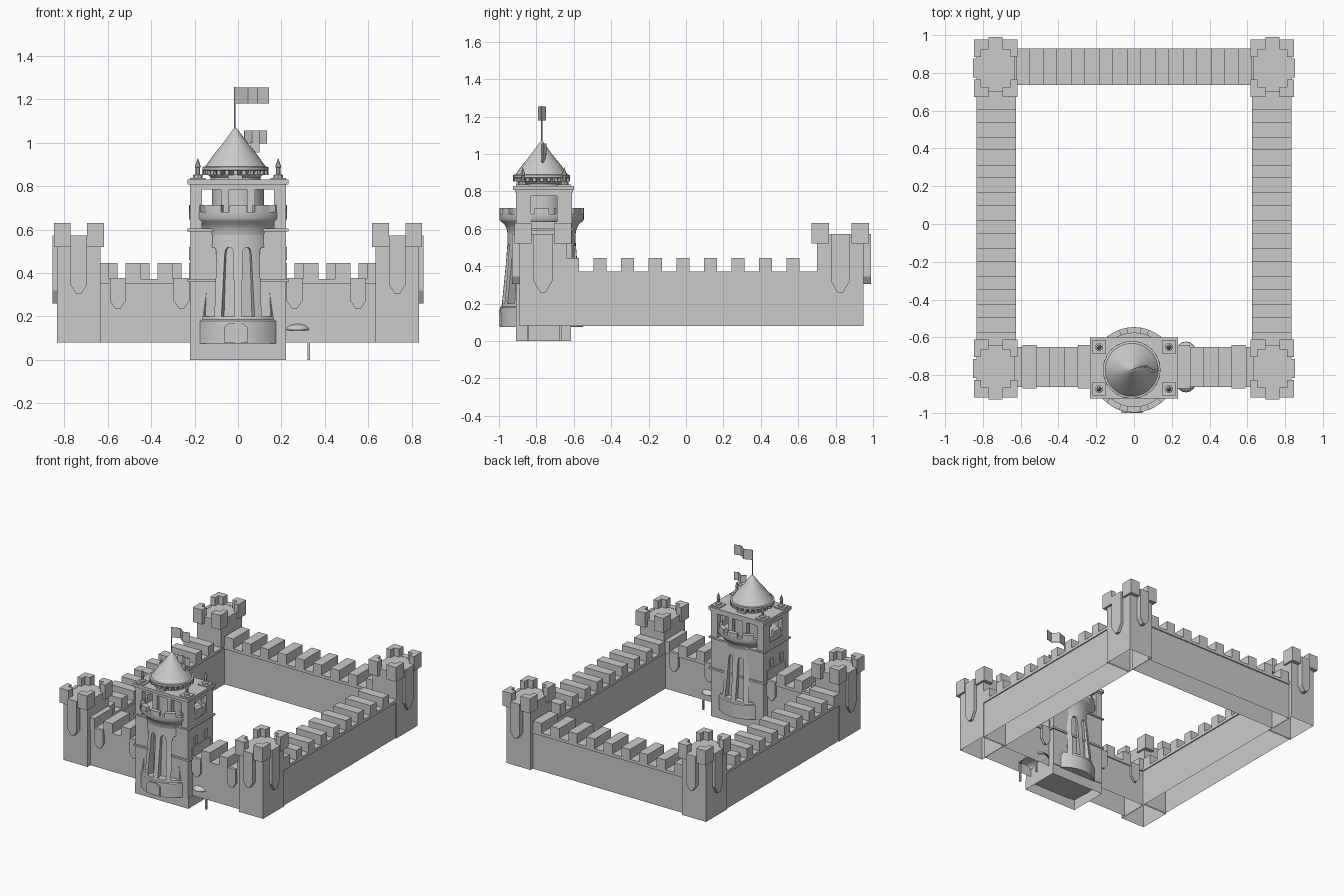
import bpy, bmesh, math
from mathutils import Matrix, Vector

if "Cube" in bpy.data.objects:
    bpy.data.objects.remove(bpy.data.objects["Cube"])

GY = -0.772   # gate tower axis


def finish(name, bm, smooth=False):
    bmesh.ops.recalc_face_normals(bm, faces=bm.faces)
    me = bpy.data.meshes.new(name)
    bm.to_mesh(me)
    bm.free()
    ob = bpy.data.objects.new(name, me)
    bpy.context.collection.objects.link(ob)
    if smooth:
        bpy.ops.object.select_all(action='DESELECT')
        bpy.context.view_layer.objects.active = ob
        ob.select_set(True)
        bpy.ops.object.shade_smooth_by_angle(angle=math.radians(35))
    return ob


def box(bm, x0, x1, y0, y1, z0, z1, open_bottom=False):
    m = Matrix.Translation(((x0 + x1) / 2, (y0 + y1) / 2, (z0 + z1) / 2)) @ \
        Matrix.Diagonal((abs(x1 - x0), abs(y1 - y0), abs(z1 - z0), 1))
    vs = bmesh.ops.create_cube(bm, size=1, matrix=m)['verts']
    if open_bottom:
        low = [f for f in {f for v in vs for f in v.link_faces}
               if all(abs(v.co.z - z0) < 1e-5 for v in f.verts)]
        bmesh.ops.delete(bm, geom=low, context='FACES_ONLY')


def boxes(name, items, open_bottom=False):
    bm = bmesh.new()
    for it in items:
        box(bm, *it, open_bottom=open_bottom)
    return finish(name, bm)


def prism(bm, pts, vec):
    f = bm.faces.new([bm.verts.new(p) for p in pts])
    r = bmesh.ops.extrude_face_region(bm, geom=[f])
    bmesh.ops.translate(bm, vec=vec, verts=[g for g in r['geom'] if isinstance(g, bmesh.types.BMVert)])


def pilaster(bm, c, axis, at, depth, hw, top, shoulder, tip):
    # pointed-bottom slab facing along axis
    prof = [(-hw, top), (hw, top), (hw, shoulder), (hw * 0.3, tip), (-hw * 0.3, tip), (-hw, shoulder)]
    if axis == 'y':
        prism(bm, [(c + u, at, z) for u, z in prof], (0, depth, 0))
    else:
        prism(bm, [(at, c + u, z) for u, z in prof], (depth, 0, 0))


def lathe(name, prof, x=0, y=GY, segs=32):
    bm = bmesh.new()
    vs = [bm.verts.new((r, 0, z)) for r, z in prof]
    es = [bm.edges.new(p) for p in zip(vs, vs[1:])]
    bmesh.ops.spin(bm, geom=vs + es, cent=(0, 0, 0), axis=(0, 0, 1), angle=2 * math.pi, steps=segs)
    bmesh.ops.remove_doubles(bm, verts=bm.verts, dist=1e-5)
    bmesh.ops.translate(bm, vec=(x, y, 0), verts=bm.verts)
    return finish(name, bm, True)


# Corner towers
for sx in (-1, 1):
    for sy, cy in ((-1, -0.765), (1, 0.825)):
        tag = ("left" if sx < 0 else "right") + ("_front" if sy < 0 else "_back")
        cx = sx * 0.733
        boxes("tower_" + tag, [(cx - .1, cx + .1, cy - .125, cy + .125, .08, .57)], True)
        bm = bmesh.new()
        for a in (-1, 1):
            for b in (-1, 1):
                box(bm, cx + a * .038, cx + a * .115, cy + b * .1, cy + b * .153, .52, .63)
                box(bm, cx + a * .078, cx + a * .115, cy + b * .06, cy + b * .1, .52, .63)
        finish("tower_merlons_" + tag, bm)
        bm = bmesh.new()
        pilaster(bm, cx, 'y', cy + sy * .12, sy * .045, .038, .572, .345, .305)
        pilaster(bm, cy, 'x', cx + sx * .095, sx * .025, .05, .572, .32, .26)
        finish("tower_pilasters_" + tag, bm)

# Side walls
P = 0.1475
for sx, tag in ((-1, "left"), (1, "right")):
    a, b = sx * .625, sx * .833
    boxes("side_wall_" + tag, [(a + sx * .008, b - sx * .008, -.65, .71, .08, .35)], True)
    boxes("side_wall_walk_" + tag, [(a, b, -.65, .71, .35, .372)])
    boxes("side_wall_merlons_" + tag,
          [(a, b, -.642 + i * P, -.572 + i * P, .37, .445) for i in range(9)])

# Back wall
boxes("back_wall", [(-.64, .64, .743, .922, .08, .35)], True)
boxes("back_wall_walk", [(-.64, .64, .735, .93, .35, .372)])
boxes("back_wall_merlons", [(i * P - .036, i * P + .036, .735, .93, .37, .445) for i in range(-4, 5)])

# Front walls either side of the gate
for sx, tag in ((-1, "left"), (1, "right")):
    boxes("front_wall_" + tag, [(sx * .21, sx * .64, -.855, -.658, .08, .35)], True)
    boxes("front_wall_walk_" + tag, [(sx * .21, sx * .64, -.862, -.65, .35, .372)])
    boxes("front_wall_merlons_" + tag,
          [(sx * (c - .036), sx * (c + .036), -.862, -.65, .37, .445) for c in (.19, .335, .482, .63)])
    bm = bmesh.new()
    for c in (.26, .553):
        pilaster(bm, sx * c, 'y', -.85, -.022, .036, .378, .27, .235)
        pilaster(bm, sx * c, 'y', -.663, .022, .036, .378, .27, .235)
    finish("front_wall_pilasters_" + tag, bm)

# Gate tower square body, base and mouldings
boxes("gate_tower_base", [(-.222, .222, -.91, -.615, 0, .08)], True)
boxes("gate_tower_body", [(-.22, .22, -.91, -.61, .08, .6)])
boxes("gate_tower_mouldings", [(-.232, .232, -.918, -.602, .358, .372),
                               (-.232, .232, -.918, -.602, .592, .604)])
boxes("gate_side_windows", [(s * .215, s * .226, y - .018, y + .018, z, z + .06)
                            for s in (-1, 1) for y in (-.82, -.7) for z in (.46,)])

# Round shaft with tall arched recesses cut front and back
shaft = lathe("gate_round_shaft", [(0, .075), (.222, .075), (.222, .18), (.214, .185), (.205, .27),
                                   (.192, .4), (.182, .53), (.182, .6), (0, .6)], segs=56)
bm = bmesh.new()
for base in (-90, 90):
    for k in (-1.5, -.5, .5, 1.5):
        arch = [(-.03, .2), (.03, .2), (.021, .48)] + \
               [(.021 * math.cos(t), .49 + .03 * math.sin(t)) for t in (.6, 1.2, 1.94, 2.54)] + [(-.021, .48)]
        rot = Matrix.Rotation(math.radians(base + k * 26), 3, 'Z')
        off = Vector((0, GY, 0))
        prism(bm, [rot @ Vector((.155, u, z)) + off for u, z in arch], rot @ Vector((.12, 0, 0)))
cut = finish("recess_cutter", bm)
cut.hide_render = True
cut.hide_viewport = True
mod = shaft.modifiers.new("recesses", 'BOOLEAN')
mod.object = cut
mod.operation = 'DIFFERENCE'
mod.solver = 'EXACT'

# Arched gate door on the shaft foot
bm = bmesh.new()
prism(bm, [(x, -1.0, z) for x, z in ((-.065, .08), (.045, .08), (.045, .15), (.02, .17), (-.04, .17), (-.065, .15))],
      (0, .03, 0))
finish("gate_door", bm)

# Flared gallery with battlements
lathe("gallery", [(0, .575), (.182, .575), (.187, .6), (.2, .625), (.219, .64), (.226, .65),
                  (.226, .68), (.195, .68), (.195, .645), (0, .645)], segs=48)
bm = bmesh.new()
for k in range(12):
    a0 = math.radians(k * 30 - 10)
    ang = [a0 + math.radians(d) for d in (0, 10, 20)]
    ring = [(r * math.cos(t), GY + r * math.sin(t), .675)
            for r, seq in ((.226, ang), (.195, ang[::-1])) for t in seq]
    prism(bm, ring, (0, 0, .037))
finish("gallery_merlons", bm)

# Open belfry: corner posts, columns, lintel, inner drum
bm = bmesh.new()
for s in (-1, 1):
    for t in (-1, 1):
        box(bm, s * .165, s * .22, -.76 + t * .11, -.76 + t * .15, .6, .81)
        box(bm, s * .19, s * .22, -.76 + t * .07, -.76 + t * .12, .6, .81)
        box(bm, s * .042, s * .078, -.76 + t * .115, -.76 + t * .148, .6, .8)
    box(bm, s * .19, s * .22, -.9, -.62, .775, .81)
    box(bm, s * .19, s * .22, -.9, -.62, .6, .64)
    box(bm, -.2, .2, -.76 + s * .12, -.76 + s * .15, .785, .81)
finish("belfry_frame", bm)
lathe("belfry_drum", [(0, .6), (.12, .6), (.12, .81), (0, .81)])
boxes("belfry_roof_slab", [(-.222, .222, -.915, -.605, .795, .808), (-.233, .233, -.925, -.6, .808, .83)])

# Corner pinnacles
for x in (-.185, .185):
    for y in (-.873, -.651):
        boxes("pinnacle_base", [(x - .036, x + .036, y - .036, y + .036, .825, .838)])
        lathe("pinnacle", [(.022, .835), (.022, .85), (.01, .855), (.01, .885), (.014, .888), (0, .93)], x, y, 8)

# Lantern, bracketed cornice and cone roof
lathe("lantern", [(.115, .82), (.115, .84), (.125, .85), (.14, .868), (.152, .873), (.152, .888), (.14, .89),
                  (.143, .885), (.1, .945), (.055, 1.0), (.012, 1.06), (0, 1.072)], -.012, GY, 36)
bm = bmesh.new()
for k in range(24):
    t = k * math.pi / 12
    m = Matrix.Translation((-.012 + .142 * math.cos(t), GY + .142 * math.sin(t), .862)) @ \
        Matrix.Rotation(t, 4, 'Z') @ Matrix.Diagonal((.022, .018, .02, 1))
    bmesh.ops.create_cube(bm, size=1, matrix=m)
finish("cornice_brackets", bm)
boxes("lantern_dormers", [(-.045, .02, GY - .135, GY + .135, .825, .85)])

# Flagpole and waving flags
lathe("flagpole", [(.004, 1.05), (.004, 1.255), (0, 1.257)], -.015, GY, 8)


def flag(name, path, z0, z1):
    bm = bmesh.new()
    for (xa, ya, da), (xb, yb, db) in zip(path, path[1:]):
        bm.faces.new([bm.verts.new(p) for p in ((xa, ya, z0 + da), (xb, yb, z0 + db),
                                                (xb, yb, z1 + db), (xa, ya, z1 + da))])
    bmesh.ops.remove_doubles(bm, verts=bm.verts, dist=1e-5)
    ob = finish(name, bm)
    ob.modifiers.new("thickness", 'SOLIDIFY').thickness = .004


flag("top_flag", [(-.015, -.775, 0), (.045, -.752, 0), (.09, -.79, 0), (.142, -.775, 0)], 1.18, 1.255)
flag("lower_flag", [(.03, -.765, 0), (.065, -.75, 0), (.1, -.775, 0), (.133, -.765, 0)], .995, 1.055)
flag("lower_flag_tail", [(.06, -.752, 0), (.1, -.768, 0)], .955, 1.0)

# Rounded canopy on posts beside the gate
bm = bmesh.new()
bmesh.ops.create_uvsphere(bm, u_segments=24, v_segments=12, radius=1)
bmesh.ops.delete(bm, geom=[v for v in bm.verts if v.co.z < -.01], context='VERTS')
bm.transform(Matrix.Translation((.275, -.757, .138)) @ Matrix.Diagonal((.078, .135, .04, 1)))
can = finish("canopy", bm, True)
can.modifiers.new("thickness", 'SOLIDIFY').thickness = .006
boxes("canopy_posts", [(.319, .331, y - .006, y + .006, 0, .16) for y in (-.845, -.67)])
